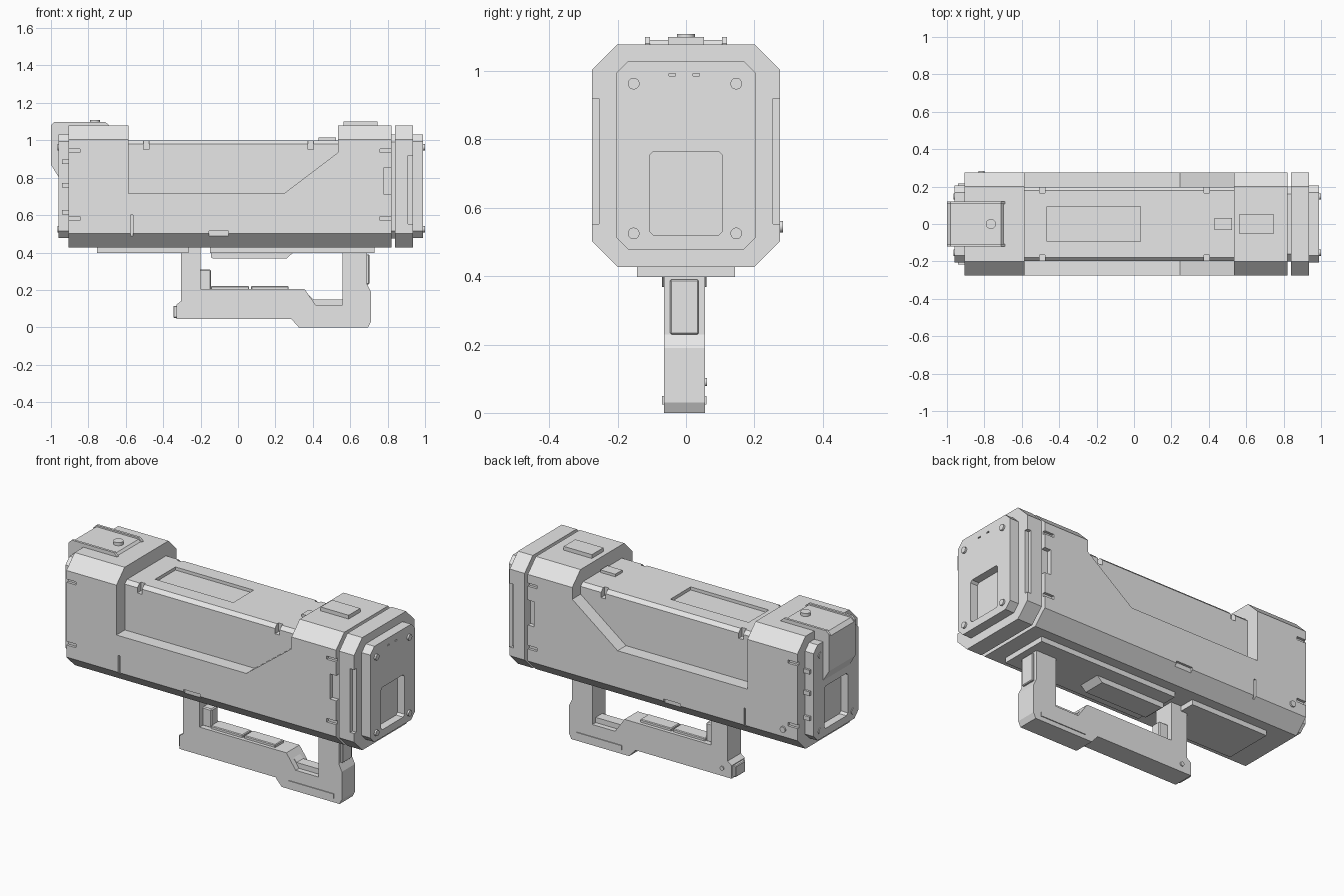
import bpy, bmesh, math
from mathutils import Matrix

if "Cube" in bpy.data.objects:
    bpy.data.objects.remove(bpy.data.objects["Cube"])

grey = bpy.data.materials.new("plain_grey")
grey.diffuse_color = (0.8, 0.8, 0.8, 1)
grey.use_nodes = True
grey.node_tree.nodes["Principled BSDF"].inputs["Base Color"].default_value = grey.diffuse_color


def finish(name, bm):
    bmesh.ops.recalc_face_normals(bm, faces=bm.faces)
    me = bpy.data.meshes.new(name)
    bm.to_mesh(me)
    bm.free()
    me.materials.append(grey)
    ob = bpy.data.objects.new(name, me)
    bpy.context.collection.objects.link(ob)
    return ob


def add_prism(bm, start, step):
    """Extrude a closed polygon of 3D points by a vector."""
    f = bm.faces.new([bm.verts.new(p) for p in start])
    r = bmesh.ops.extrude_face_region(bm, geom=[f])
    vs = [v for v in r["geom"] if isinstance(v, bmesh.types.BMVert)]
    bmesh.ops.translate(bm, verts=vs, vec=step)


def prism_y(name, pts, y0, y1):
    bm = bmesh.new()
    add_prism(bm, [(x, y0, z) for x, z in pts], (0, y1 - y0, 0))
    return finish(name, bm)


def octagon_x(name, x0, x1, w, z0, z1, c):
    """Chamfered rectangle in yz, extruded along x."""
    half = [(w - c, z0), (w, z0 + c), (w, z1 - c), (w - c, z1)]
    pts = half + [(-y, z) for y, z in reversed(half)]
    bm = bmesh.new()
    add_prism(bm, [(x0, y, z) for y, z in pts], (x1 - x0, 0, 0))
    return finish(name, bm)


def boxes(name, items, bevel=0.0):
    """Items are (x0, x1, y0, y1, z0, z1)."""
    bm = bmesh.new()
    for x0, x1, y0, y1, z0, z1 in items:
        m = Matrix.Translation(((x0 + x1) / 2, (y0 + y1) / 2, (z0 + z1) / 2))
        m = m @ Matrix.Diagonal((x1 - x0, y1 - y0, z1 - z0, 1))
        bmesh.ops.create_cube(bm, size=1, matrix=m)
    if bevel:
        bmesh.ops.bevel(bm, geom=bm.edges[:], offset=bevel, segments=1, affect='EDGES')
    return finish(name, bm)


def both(items):
    """Mirror boxes across y = 0."""
    return items + [(a, b, -d, -c, e, f) for a, b, c, d, e, f in items]


def discs(name, centres, r, depth, axis):
    rot = {'x': Matrix.Rotation(math.pi / 2, 4, 'Y'),
           'y': Matrix.Rotation(math.pi / 2, 4, 'X'), 'z': Matrix()}[axis]
    bm = bmesh.new()
    for c in centres:
        bmesh.ops.create_cone(bm, cap_ends=True, segments=20, radius1=r, radius2=r,
                              depth=depth, matrix=Matrix.Translation(c) @ rot)
    ob = finish(name, bm)
    bpy.context.view_layer.objects.active = ob
    ob.select_set(True)
    bpy.ops.object.shade_smooth_by_angle(angle=math.radians(35))
    ob.select_set(False)


def cut(ob, cutter):
    cutter.hide_render = True
    m = ob.modifiers.new("cut", 'BOOLEAN')
    m.operation, m.solver, m.object = 'DIFFERENCE', 'EXACT', cutter
    bpy.context.view_layer.objects.active = ob
    bpy.ops.object.modifier_apply(modifier=m.name)
    bpy.data.objects.remove(cutter)


# outer shell with the stepped side opening and small slots
shell = octagon_x("outer_shell", -0.905, 0.82, 0.275, 0.427, 1.078, 0.075)
cut(shell, prism_y("opening_cutter", [(-0.585, 1.2), (-0.585, 0.715), (0.245, 0.715),
                                      (0.535, 0.935), (0.535, 1.2)], -0.4, 0.4))
slots = [(-0.92, -0.845, 0.26, 0.3, 0.935, 0.953), (-0.92, -0.845, 0.26, 0.3, 0.572, 0.593),
         (0.76, 0.84, 0.26, 0.3, 0.935, 0.953), (0.76, 0.84, 0.26, 0.3, 0.572, 0.593),
         (0.78, 0.84, 0.25, 0.3, 0.71, 0.855), (-0.574, -0.562, 0.262, 0.3, 0.48, 0.6),
         (-0.155, -0.05, 0.262, 0.3, 0.485, 0.515)]
cut(shell, boxes("slot_cutter", both(slots)))

# inner core with top panel recess and edge notches
core = octagon_x("inner_core", -0.7, 0.7, 0.198, 0.6, 1.0, 0.02)
notches = [(x, x + 0.03, 0.165, 0.25, 0.95, 1.05) for x in (-0.505, 0.375)]
cut(core, boxes("core_cutter", both(notches) + [(-0.465, 0.035, -0.093, 0.093, 0.982, 1.1)]))

# top pads
boxes("core_top_pad", [(0.43, 0.525, -0.032, 0.032, 0.99, 1.015)])
boxes("rear_top_pad", [(0.565, 0.745, -0.053, 0.053, 1.06, 1.1)])

# right flange with side notches, neck
flange = octagon_x("end_flange", 0.84, 0.935, 0.275, 0.427, 1.078, 0.075)
cut(flange, boxes("flange_cutter", both([(0.91, 1.0, 0.255, 0.3, 0.552, 0.92)])))
octagon_x("flange_neck", 0.80, 0.86, 0.2, 0.475, 1.03, 0.04)

# end caps with recessed windows, bolts and slits
for name, x0, x1, s in (("right_cap", 0.92, 0.99, 1), ("left_cap", -0.96, -0.88, -1)):
    cap = octagon_x(name, x0, x1, 0.205, 0.477, 1.03, 0.037)
    outer = x1 if s > 0 else x0
    lo, hi = sorted((outer - s * 0.045, outer + s * 0.05))
    window = octagon_x("window_cutter", lo, hi, 0.107, 0.52, 0.765, 0.012)
    cut(cap, window)
    a, b = sorted((outer - s * 0.01, outer + s * 0.05))
    if s > 0:
        cut(cap, boxes("slit_cutter", [(a, b, -0.05, -0.03, 0.985, 0.992),
                                       (a, b, 0.02, 0.04, 0.985, 0.992)]))
    discs(name + "_bolts", [(outer, y, z) for y in (-0.153, 0.147) for z in (0.525, 0.963)],
          0.017, 0.02 if s > 0 else 0.008, 'x')
boxes("left_cap_tabs", both([(-0.942, -0.895, 0.19, 0.217, z - 0.012, z + 0.012)
                             for z in (0.885, 0.76, 0.615)]))

# housing straddling the left end, with rails and button
housing = [(-1.0, 0.87), (-1.0, 1.07), (-0.98, 1.09), (-0.71, 1.09),
           (-0.69, 1.07), (-0.69, 0.95), (-0.92, 0.8), (-0.96, 0.805)]
prism_y("left_housing", housing, -0.106, 0.106)
rail = [(-1.0, 0.87), (-1.0, 1.08), (-0.98, 1.099), (-0.71, 1.099),
        (-0.69, 1.08), (-0.69, 0.95), (-0.92, 0.8), (-0.96, 0.805)]
for i, s in enumerate((-1, 1)):
    prism_y(f"housing_rail_{i}", rail, s * 0.106, s * 0.12)
discs("housing_button", [(-0.765, 0, 1.09)], 0.027, 0.036, 'z')
discs("rear_side_button", [(-0.815, 0.272, 0.545)], 0.017, 0.024, 'y')

# underside plates
boxes("underside_plates", [(-0.755, -0.265, -0.143, 0.143, 0.398, 0.44),
                           (-0.15, 0.73, -0.143, 0.143, 0.398, 0.44)])
prism_y("underside_rail", [(-0.145, 0.41), (-0.145, 0.375), (-0.135, 0.368),
                           (0.26, 0.368), (0.295, 0.4), (0.295, 0.41)], -0.07, 0.06)

# handle: two posts and a stepped grip in one profile
handle = [(-0.305, 0.43), (-0.305, 0.14), (-0.33, 0.12), (-0.33, 0.045), (0.285, 0.045),
          (0.325, 0), (0.695, 0), (0.71, 0.03), (0.71, 0.19), (0.69, 0.23), (0.69, 0.43),
          (0.56, 0.43), (0.56, 0.12), (0.415, 0.12), (0.355, 0.205), (-0.2, 0.205), (-0.2, 0.43)]
prism_y("handle", handle, -0.065, 0.055)
boxes("handle_end_pad", [(-0.346, -0.32, -0.05, 0.04, 0.05, 0.115)], 0.004)
boxes("trigger", [(-0.21, -0.145, -0.035, 0.025, 0.2, 0.31)], 0.006)
boxes("grip_pads", [(-0.145, 0.06, -0.045, 0.035, 0.2, 0.221),
                    (0.07, 0.27, -0.045, 0.035, 0.2, 0.221)], 0.004)
prism_y("grip_corner_fillet", [(0.37, 0.18), (0.40, 0.15), (0.57, 0.15), (0.57, 0.11),
                               (0.37, 0.11)], -0.035, 0.025)
boxes("grip_side_rails", [(0.37, 0.66, -0.07, 0.06, 0.025, 0.05)])
boxes("post_back_plate", [(0.68, 0.702, -0.047, 0.037, 0.23, 0.39)], 0.004)
discs("handle_pin", [(-0.27, 0.055, 0.09)], 0.012, 0.012, 'y')
